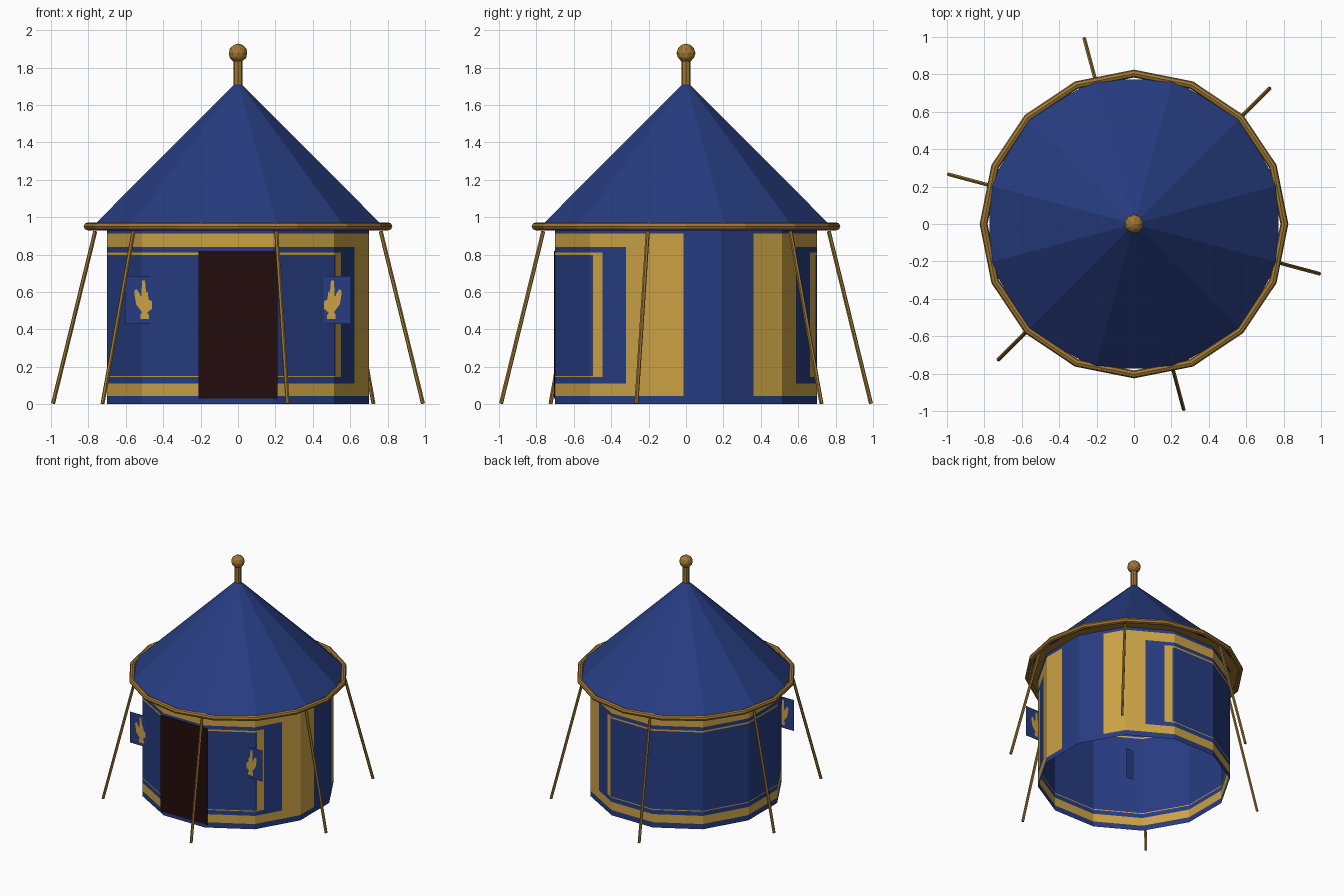
import bpy, bmesh, math
from mathutils import Vector

if "Cube" in bpy.data.objects:
    bpy.data.objects.remove(bpy.data.objects["Cube"])

def mat(name, col):
    m = bpy.data.materials.new(name)
    m.diffuse_color = (*col, 1)
    m.use_nodes = True
    m.node_tree.nodes["Principled BSDF"].inputs["Base Color"].default_value = m.diffuse_color
    return m

BLUE = mat("royal_blue", (0.020, 0.046, 0.220))
GOLD = mat("gold_cloth", (0.600, 0.365, 0.060))
WOOD = mat("dark_gold_trim", (0.350, 0.190, 0.033))
DARK = mat("dark_doorway", (0.017, 0.0035, 0.0035))

def mesh_object(name, verts, faces, mats, indices=None):
    me = bpy.data.meshes.new(name)
    me.from_pydata(verts, [], faces)
    for m in mats:
        me.materials.append(m)
    if indices:
        for p, i in zip(me.polygons, indices):
            p.material_index = i
    ob = bpy.data.objects.new(name, me)
    bpy.context.collection.objects.link(ob)
    return ob

def finish(name, m):
    ob = bpy.context.object
    ob.name = name
    ob.data.materials.append(m)
    return ob

def polar(r, deg, z):
    a = math.radians(deg)
    return (r * math.cos(a), r * math.sin(a), z)

# Wall: 12-sided cloth sheet, cut along the painted borders (angles from the seam at 15 degrees)
APOTHEM = 0.70
marks = [16, 42.2, 54, 58.7]
angs = sorted(set([30 * k for k in range(12)] + marks + [360 - a for a in marks]))
levels = [0, 0.043, 0.11, 0.145, 0.152, 0.797, 0.81, 0.84, 0.914, 0.95]

def wall_is_gold(a, z):
    d = min(a, 360 - a)
    if d < 16 or z < 0.043 or z > 0.914:
        return False
    if d < 42.2 or z < 0.11 or z > 0.84:
        return True                                   # wide outer frame
    if d < 54 or z < 0.145 or z > 0.81:
        return False
    return d < 58.7 or z < 0.152 or z > 0.797         # thin inner frame

verts, faces, idx = [], [], []
n = len(angs)
for z in levels:
    for a in angs:
        r = APOTHEM / math.cos(math.radians((a % 30) - 15))
        verts.append(polar(r, a + 15, z))
for j in range(len(levels) - 1):
    for i in range(n):
        k = (i + 1) % n
        faces.append((j * n + i, j * n + k, (j + 1) * n + k, (j + 1) * n + i))
        mid = (angs[i] + (angs[k] if k else 360)) / 2
        idx.append(int(wall_is_gold(mid, (levels[j] + levels[j + 1]) / 2)))
mesh_object("tent_wall", verts, faces, [BLUE, GOLD], idx)

# Roof: open 12-sided cone
ring = [polar(0.80, 15 + 30 * k, 0.955) for k in range(12)]
mesh_object("roof", ring + [(0, 0, 1.73)],
            [(k, (k + 1) % 12, 12) for k in range(12)], [BLUE])

# Eave underside: flat ring between wall and rim
inner = [polar(0.715, 15 + 30 * k, 0.94) for k in range(12)]
outer = [polar(0.80, 15 + 30 * k, 0.94) for k in range(12)]
mesh_object("eave_underside", inner + outer,
            [(k, (k + 1) % 12, 12 + (k + 1) % 12, 12 + k) for k in range(12)], [WOOD])

# Rim hoop
bpy.ops.mesh.primitive_torus_add(major_segments=16, minor_segments=8, major_radius=0.804,
                                 minor_radius=0.021, location=(0, 0, 0.951))
finish("roof_rim", WOOD)

# Pole top and ball
bpy.ops.mesh.primitive_cylinder_add(vertices=8, radius=0.025, depth=0.15, location=(0, 0, 1.775))
finish("pole_top", WOOD)
bpy.ops.mesh.primitive_ico_sphere_add(subdivisions=2, radius=0.051, location=(0, 0, 1.877))
finish("pole_ball", WOOD)

# Guy ropes
for k in range(6):
    a = 45 + 60 * k
    p, q = Vector(polar(0.79, a, 0.925)), Vector(polar(1.024, a, 0.003))
    bpy.ops.mesh.primitive_cylinder_add(vertices=6, radius=0.011, depth=(p - q).length,
                                        location=(p + q) / 2)
    ob = finish("guy_rope_%d" % (k + 1), WOOD)
    ob.rotation_euler = (p - q).to_track_quat('Z', 'Y').to_euler()

# Doorway plate
bpy.ops.mesh.primitive_cube_add(size=1, location=(0, -0.704, 0.425))
bpy.context.object.scale = (0.425, 0.006, 0.79)
finish("doorway", DARK)

# Two hanging signs with a hand shape, mirrored left and right
hand = [(0.475, 0.455), (0.52, 0.455), (0.522, 0.478), (0.513, 0.492), (0.545, 0.535),
        (0.555, 0.60), (0.545, 0.617), (0.528, 0.597), (0.518, 0.57), (0.515, 0.60),
        (0.514, 0.662), (0.497, 0.662), (0.492, 0.60), (0.483, 0.602), (0.478, 0.56),
        (0.461, 0.55), (0.461, 0.51), (0.485, 0.49), (0.475, 0.475)]
for side, s in (("right", 1), ("left", -1)):
    x0, x1, z0, z1, y = 0.385, 0.605, 0.43, 0.685, -0.545
    mesh_object(side + "_sign", [(s * x0, y, z0), (s * x1, y, z0), (s * x1, y, z1), (s * x0, y, z1)],
                [(0, 1, 2, 3)[::s]], [BLUE])
    for face, dy in (("front", -0.003), ("back", 0.003)):
        order = tuple(range(len(hand)))
        flip = s if dy < 0 else -s
        mesh_object("%s_sign_hand_%s" % (side, face), [(s * x, y + dy, z) for x, z in hand],
                    [order[::flip]], [GOLD])
